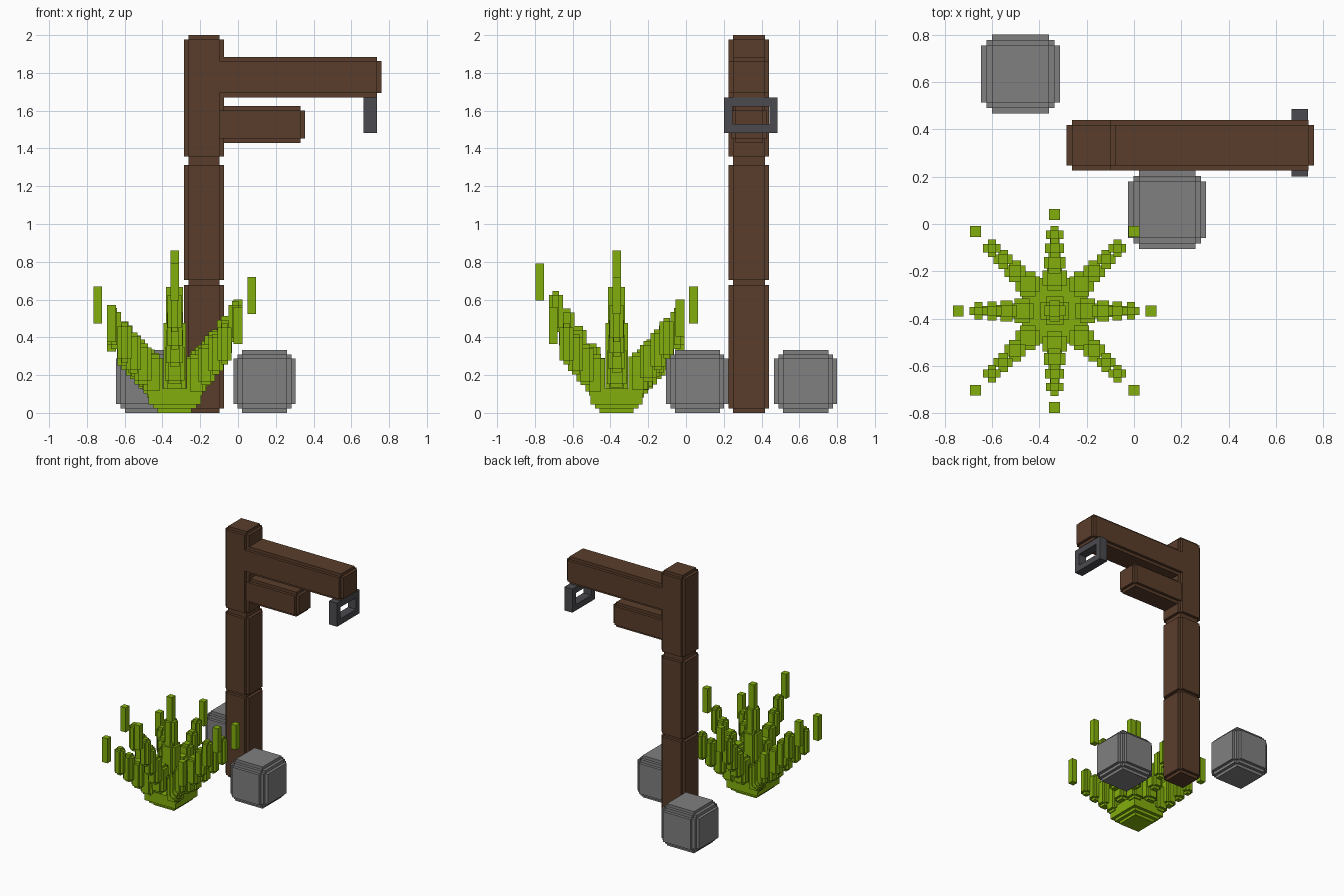
import bpy, bmesh
from itertools import permutations
from mathutils import Matrix, Vector

if "Cube" in bpy.data.objects:
    bpy.data.objects.remove(bpy.data.objects["Cube"])

STEP = 0.023


def material(name, r, g, b):
    m = bpy.data.materials.new(name)
    m.use_nodes = True
    m.diffuse_color = (r, g, b, 1)
    m.node_tree.nodes["Principled BSDF"].inputs["Base Color"].default_value = (r, g, b, 1)
    return m


WOOD = material("brown wood", 0.102, 0.048, 0.024)
STONE = material("grey stone", 0.215, 0.215, 0.215)
LEAF = material("leaf green", 0.225, 0.43, 0.004)
IRON = material("dark iron", 0.07, 0.07, 0.08)


def box(bm, centre, half):
    size = Vector(half) * 2
    bmesh.ops.create_cube(bm, size=1, matrix=Matrix.Translation(centre) @ Matrix.Diagonal((*size, 1)))


def stepped(bm, centre, half, levels=1, step=STEP):
    """Block whose edges are cut back in square steps."""
    patterns = [(0, 1, 1)] if levels == 1 else [(0, 2, 2), (1, 1, 2)]
    for pattern in patterns:
        for insets in sorted(set(permutations(pattern))):
            box(bm, centre, [h - k * step for h, k in zip(half, insets)])


def finish(name, bm, mat):
    mesh = bpy.data.meshes.new(name)
    bm.to_mesh(mesh)
    bm.free()
    mesh.materials.append(mat)
    obj = bpy.data.objects.new(name, mesh)
    bpy.context.collection.objects.link(obj)
    return obj


def block(name, lo, hi, mat, levels=1):
    lo, hi = Vector(lo), Vector(hi)
    bm = bmesh.new()
    stepped(bm, (lo + hi) / 2, (hi - lo) / 2, levels)
    return finish(name, bm, mat)


# Post, arm and brace
for name, z0, z1 in (("post_lower", 0, 0.7), ("post_middle", 0.68, 1.335), ("post_upper", 1.335, 2)):
    block(name, (-0.285, 0.225, z0), (-0.075, 0.44, z1), WOOD)
block("arm", (-0.22, 0.225, 1.67), (0.76, 0.44, 1.885), WOOD)
block("brace", (-0.2, 0.24, 1.43), (0.355, 0.43, 1.625), WOOD)

# Hanging iron ring
bm = bmesh.new()
for z in (1.505, 1.645):
    box(bm, (0.7, 0.343, z), (0.035, 0.142, 0.024))
for y in (0.223, 0.463):
    box(bm, (0.7, y, 1.575), (0.035, 0.022, 0.05))
finish("hanging_ring", bm, IRON)

# Stones
block("stone_front", (-0.025, -0.105, 0), (0.305, 0.225, 0.333), STONE, 2)
block("stone_back", (-0.645, 0.467, 0), (-0.313, 0.8, 0.333), STONE, 2)

# Plant: base and upright stem
CX, CY = -0.335, -0.367
bm = bmesh.new()
for half, z0, z1 in ((0.09, 0, 0.1), (0.115, 0.022, 0.12), (0.138, 0.045, 0.13)):
    box(bm, (CX, CY, (z0 + z1) / 2), (half, half, (z1 - z0) / 2))
stepped(bm, (CX, CY, 0.3), (0.06, 0.06, 0.2))
stepped(bm, (CX, CY, 0.56), (0.045, 0.045, 0.13))
box(bm, (CX, CY, 0.76), (0.023, 0.023, 0.1))
finish("plant_core", bm, LEAF)

# Plant: eight leaves curving outward, each with a tip height
LEAVES = {(1, 0): 0.72, (-1, 0): 0.67, (0, 1): 0.67, (0, -1): 0.79,
          (1, 1): 0.6, (-1, -1): 0.57, (-1, 1): 0.52, (1, -1): 0.56}
for i, ((dx, dy), tip) in enumerate(LEAVES.items()):
    reach = 0.335 if dx and dy else 0.407
    bm = bmesh.new()
    box(bm, (CX + dx * reach, CY + dy * reach, tip - 0.098), (0.023, 0.023, 0.098))
    for f, half in ((0.79, 0.037), (0.65, 0.04), (0.5, 0.045), (0.34, 0.052)):
        top = 0.22 + (tip - 0.22) * f ** 1.25
        stepped(bm, (CX + dx * reach * f, CY + dy * reach * f, top - 0.108),
                (half, half, 0.108), 1, 0.02)
    finish(f"leaf_{i + 1}", bm, LEAF)
